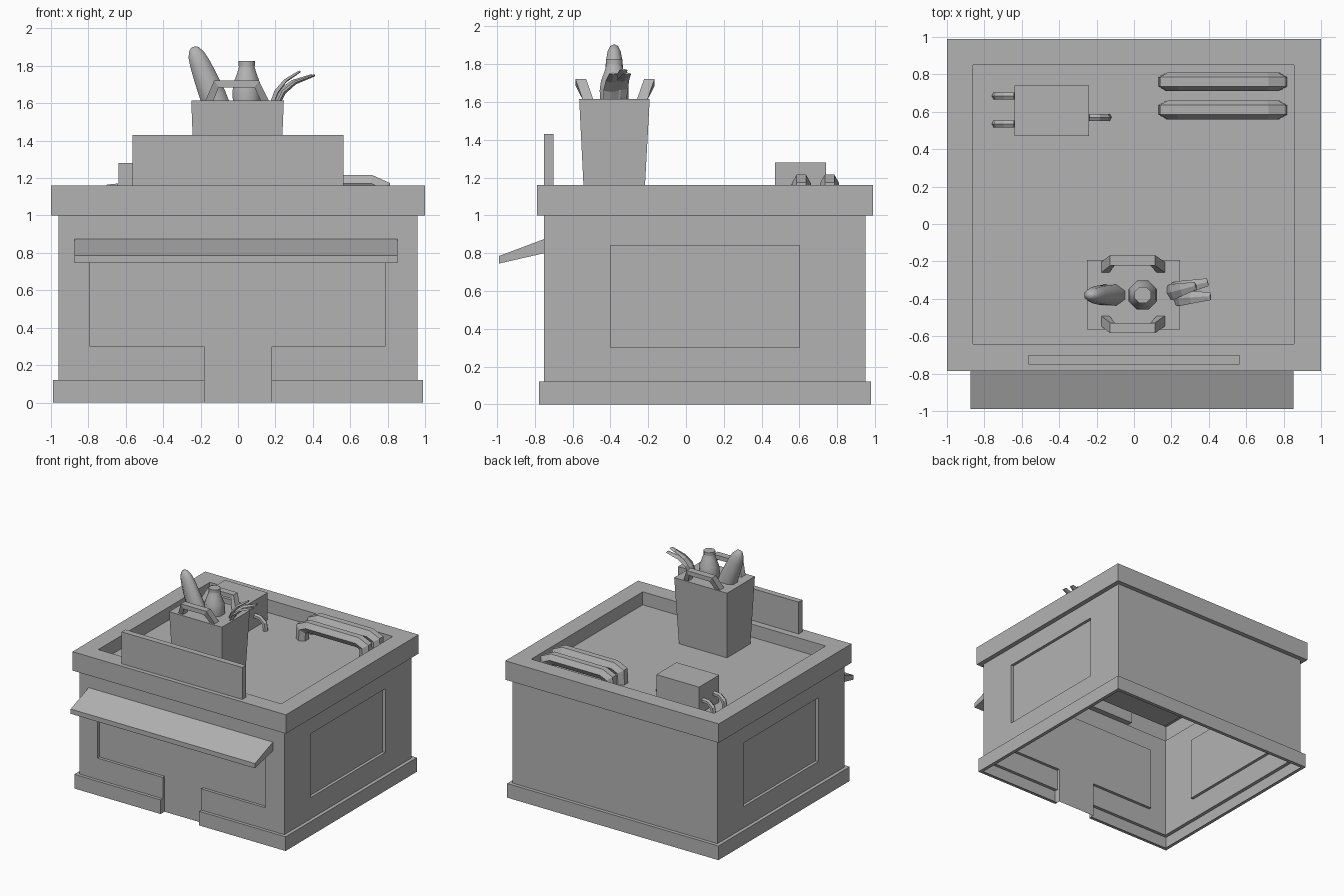
import bpy, bmesh, math
from mathutils import Vector, Matrix

if "Cube" in bpy.data.objects:
    bpy.data.objects.remove(bpy.data.objects["Cube"])

ROOF = 1.05
GREY = bpy.data.materials.new("mid_grey")
GREY.diffuse_color = (0.45, 0.45, 0.45, 1)
GREY.use_nodes = True
GREY.node_tree.nodes["Principled BSDF"].inputs["Base Color"].default_value = GREY.diffuse_color


def finish(name, bm, smooth=False):
    bmesh.ops.remove_doubles(bm, verts=bm.verts, dist=1e-5)
    bmesh.ops.recalc_face_normals(bm, faces=bm.faces)
    me = bpy.data.meshes.new(name)
    bm.to_mesh(me)
    bm.free()
    me.materials.append(GREY)
    ob = bpy.data.objects.new(name, me)
    bpy.context.collection.objects.link(ob)
    if smooth:
        bpy.ops.object.select_all(action='DESELECT')
        ob.select_set(True)
        bpy.context.view_layer.objects.active = ob
        bpy.ops.object.shade_smooth_by_angle(angle=math.radians(60))
    return ob


def quad(bm, *pts):
    return bm.faces.new([bm.verts.new(p) for p in pts])


def rect(x0, x1, y0, y1, z):
    return [(x0, y0, z), (x1, y0, z), (x1, y1, z), (x0, y1, z)]


def loft(bm, rings, caps=(True, True)):
    rings = [[bm.verts.new(p) for p in r] for r in rings]
    n = len(rings[0])
    for a, b in zip(rings, rings[1:]):
        for i in range(n):
            bm.faces.new((a[i], a[(i + 1) % n], b[(i + 1) % n], b[i]))
    if caps[0]:
        bm.faces.new(rings[0][::-1])
    if caps[1]:
        bm.faces.new(rings[-1])


def box(name, x0, x1, y0, y1, z0, z1):
    bm = bmesh.new()
    loft(bm, [rect(x0, x1, y0, y1, z0), rect(x0, x1, y0, y1, z1)])
    return finish(name, bm)


def sweep(name, path, section, scales=None, at=(0, 0, 0), turn=0, smooth=False):
    """Sweep a (side, normal) section along an x-z path, mitred at the bends."""
    pts = [Vector((x, 0, z)) for x, z in path]
    side = Vector((0, 1, 0))
    rings = []
    for i, p in enumerate(pts):
        a = (p - pts[i - 1]).normalized() if i else None
        b = (pts[i + 1] - p).normalized() if i < len(pts) - 1 else None
        t = ((a or b) + (b or a)).normalized()
        n = t.cross(side)
        k = 1 / max(0.5, t.dot(a or b))
        s = scales[i] if scales else 1
        rings.append([p + side * u * s + n * v * s * k for u, v in section])
    bm = bmesh.new()
    loft(bm, rings)
    bm.transform(Matrix.Translation(at) @ Matrix.Rotation(turn, 4, 'Z'))
    return finish(name, bm, smooth)


def ngon(n, r, start=0):
    return [(r * math.cos(start + math.tau * i / n), r * math.sin(start + math.tau * i / n)) for i in range(n)]


def lathe(name, profile, sides, matrix, smooth=True):
    bm = bmesh.new()
    loft(bm, [[(x, y, z) for x, y in ngon(sides, r, math.pi / sides)] for r, z in profile])
    bm.transform(matrix)
    return finish(name, bm, smooth)


# Shop shell: hollow walls with recessed panels, overhanging parapet, sunken roof
def wall(bm, place, us, zs, recessed, depth=0.025):
    for i in range(len(us) - 1):
        for j in range(len(zs) - 1):
            u0, u1, z0, z1 = us[i], us[i + 1], zs[j], zs[j + 1]
            rec = (i, j) in recessed
            if zs[j] < 0.12 and not rec:
                continue
            d = depth if rec else 0
            quad(bm, place(u0, z0, d), place(u1, z0, d), place(u1, z1, d), place(u0, z1, d))
            if rec:
                for nb, a, b in (((i - 1, j), (u0, z0), (u0, z1)), ((i + 1, j), (u1, z0), (u1, z1)),
                                 ((i, j - 1), (u0, z0), (u1, z0)), ((i, j + 1), (u0, z1), (u1, z1))):
                    if nb not in recessed and nb[1] >= 0:
                        quad(bm, place(*a, 0), place(*b, 0), place(*b, d), place(*a, d))


bm = bmesh.new()
wall(bm, lambda u, z, d: (u, -0.75 + d, z), [-0.96, -0.79, -0.18, 0.18, 0.785, 0.96],
     [0, 0.12, 0.30, 0.84, 1.0], {(2, 0), (2, 1), (1, 2), (2, 2), (3, 2)})
for s in (-1, 1):
    wall(bm, lambda u, z, d: (s * (0.96 - d), u, z), [-0.75, -0.40, 0.60, 0.95],
         [0.12, 0.30, 0.84, 1.0], {(1, 1)})
wall(bm, lambda u, z, d: (u, 0.95, z), [-0.96, 0.96], [0.12, 1.0], set())
loft(bm, [rect(-0.96, 0.96, -0.75, 0.95, 1.0), rect(-1, 1, -0.787, 0.99, 1.0),
          rect(-1, 1, -0.787, 0.99, 1.16), rect(-0.86, 0.855, -0.642, 0.85, 1.16),
          rect(-0.86, 0.855, -0.642, 0.85, ROOF)], caps=(False, True))
finish("shop_shell", bm)

# Plinth running round the base, open at the doorway
outer = [(-0.18, -0.777), (-0.99, -0.777), (-0.99, 0.98), (0.99, 0.98), (0.99, -0.777), (0.18, -0.777)]
inner = [(-0.18, -0.75), (-0.96, -0.75), (-0.96, 0.95), (0.96, 0.95), (0.96, -0.75), (0.18, -0.75)]
bm = bmesh.new()
for i in range(5):
    a, b, c, d = outer[i], outer[i + 1], inner[i + 1], inner[i]
    quad(bm, (*a, 0), (*b, 0), (*b, 0.12), (*a, 0.12))
    for z in (0, 0.12):
        quad(bm, (*a, z), (*b, z), (*c, z), (*d, z))
for i in (0, 5):
    a, d = outer[i], inner[i]
    quad(bm, (*a, 0), (*d, 0), (*d, 0.12), (*a, 0.12))
finish("plinth", bm)

# Sloped awning
bm = bmesh.new()
prof = [(-0.75, 0.875), (-0.99, 0.785), (-0.99, 0.745), (-0.75, 0.80)]
loft(bm, [[(x, y, z) for y, z in prof] for x in (-0.875, 0.852)])
finish("awning", bm)

# Blank sign board and rooftop unit
box("sign_board", -0.565, 0.565, -0.75, -0.70, 1.0, 1.43)
box("roof_unit", -0.64, -0.24, 0.47, 0.74, ROOF, 1.28)

# Small pipes bending from the unit to the roof
hexa = ngon(6, 0.021, math.pi / 2)
for i, (x, y, s) in enumerate(((-0.64, 0.685, -1), (-0.64, 0.535, -1), (-0.24, 0.57, 1))):
    path = [(0, 1.15), (0.05, 1.145), (0.09, 1.11), (0.10, ROOF)]
    sweep(f"unit_pipe_{i + 1}", [(s * a, z) for a, z in path], hexa, at=(x, y, 0))

# Long arched ducts
for i, y in enumerate((0.61, 0.76)):
    path = [(0.175, ROOF), (0.18, 1.145), (0.24, 1.172), (0.71, 1.172), (0.77, 1.145), (0.775, ROOF)]
    sweep(f"roof_duct_{i + 1}", path, ngon(6, 0.05), at=(0, y, 0))

# Shopping bag
bm = bmesh.new()
loft(bm, [rect(-0.228, 0.222, -0.537, -0.223, ROOF), rect(-0.25, 0.245, -0.565, -0.192, 1.615)])
finish("shopping_bag", bm)

# Bag handles leaning outward
for s, nm in ((-1, "front"), (1, "back")):
    bm = bmesh.new()
    rings = []
    for x, z, dx, dz in ((-0.155, 1.61, 0.022, 0), (-0.115, 1.703, 0.012, 0.018),
                         (0.10, 1.703, -0.012, 0.018), (0.145, 1.61, -0.022, 0)):
        y = -0.375 + s * (0.142 + (z - 1.61) * 0.42)
        rings.append([(x - dx, y - 0.028, z + dz), (x - dx, y + 0.028, z + dz),
                      (x + dx, y + 0.028, z - dz), (x + dx, y - 0.028, z - dz)])
    loft(bm, rings)
    finish(f"bag_handle_{nm}", bm)

# Bottle and its cap
m = Matrix.Translation((0.047, -0.38, 0))
lathe("bottle", [(0.078, 1.55), (0.081, 1.62), (0.083, 1.66), (0.076, 1.71), (0.056, 1.76), (0.042, 1.805)], 8, m)
lathe("bottle_cap", [(0.047, 1.80), (0.047, 1.827)], 8, m)

# Bread loaf tilted out of the bag
m = Matrix.Translation((-0.098, -0.38, 1.55)) @ Matrix.Rotation(math.radians(-22), 4, 'Y') @ Matrix.Diagonal((1.14, 0.9, 1, 1))
lathe("bread_loaf", [(0.066, 0), (0.067, 0.10), (0.060, 0.20), (0.052, 0.28), (0.042, 0.335), (0.025, 0.368), (0.01, 0.378)], 8, m)

# Leafy greens
leaf = [(-0.028, 0.0), (0, -0.008), (0.028, 0.0), (0, 0.008)]
for i, (y, turn, path) in enumerate((
        (-0.37, 0.25, [(0, 1.58), (0.03, 1.66), (0.08, 1.72), (0.16, 1.77)]),
        (-0.36, 0.22, [(0.02, 1.58), (0.06, 1.67), (0.12, 1.715), (0.225, 1.75)]),
        (-0.40, 0.06, [(0.03, 1.58), (0.07, 1.66), (0.13, 1.71), (0.235, 1.75)]))):
    sweep(f"leaf_{i + 1}", path, leaf, scales=[1.3, 1.5, 1.2, 0.75], at=(0.175, y, 0), turn=turn)
